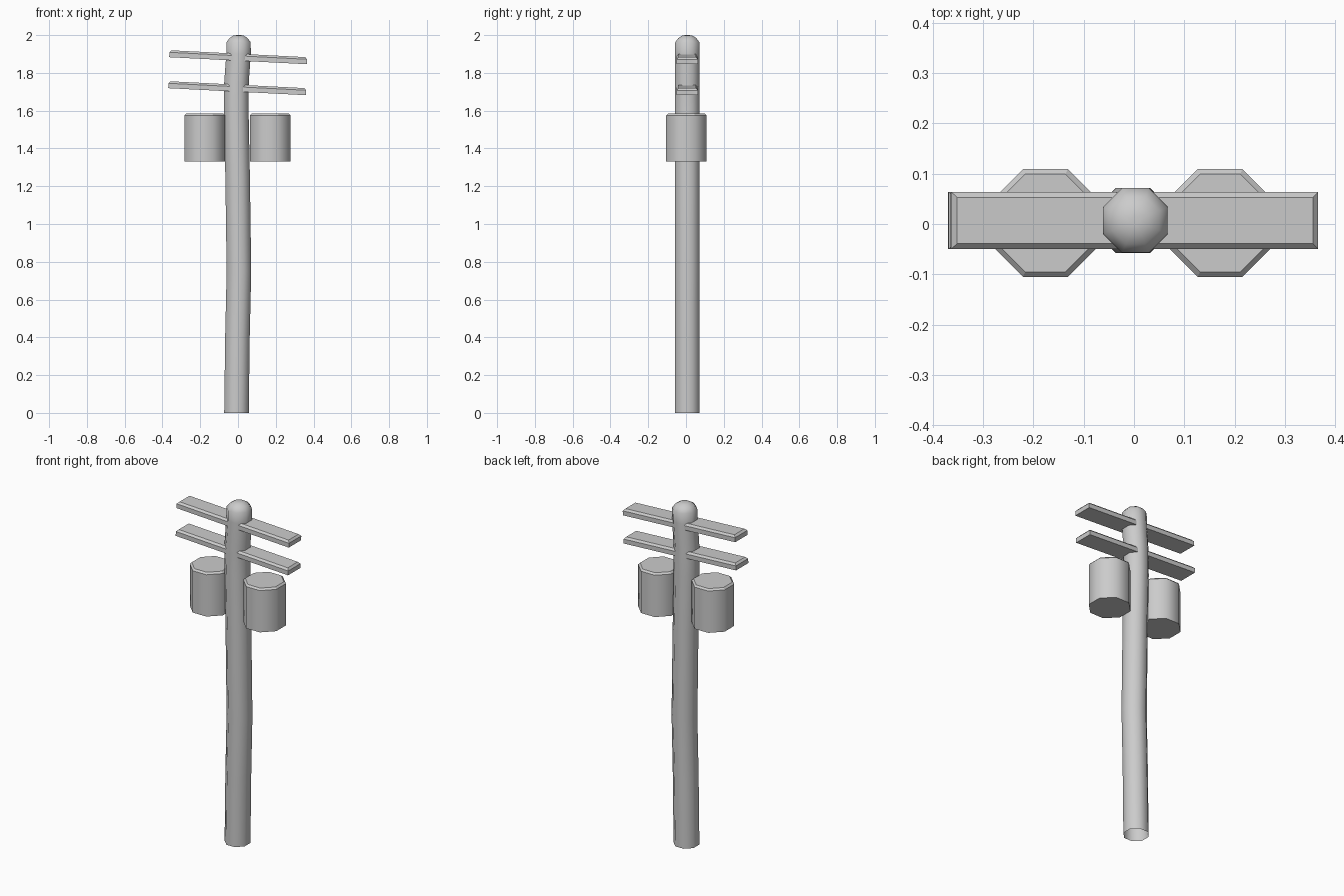
import bpy, bmesh, math

if "Cube" in bpy.data.objects:
    bpy.data.objects.remove(bpy.data.objects["Cube"])

SIDES = 8
STEP = 2 * math.pi / SIDES


def lathe(name, rings, cap_bottom, flat_from):
    """Eight-sided tube through rings of (x, y, z, apothem); bands from flat_from up stay flat."""
    bm = bmesh.new()
    loops = []
    for x, y, z, apothem in rings:
        r = apothem / math.cos(STEP / 2)
        loops.append([bm.verts.new((x + r * math.cos(STEP * (i + 0.5)),
                                    y + r * math.sin(STEP * (i + 0.5)), z))
                      for i in range(SIDES)])
    for band, (low, high) in enumerate(zip(loops, loops[1:])):
        for i in range(SIDES):
            j = (i + 1) % SIDES
            face = bm.faces.new((low[i], low[j], high[j], high[i]))
            face.smooth = band < flat_from
    top = bm.faces.new(loops[-1])
    top.smooth = flat_from >= len(rings)
    if cap_bottom:
        bm.faces.new(loops[0][::-1])
    return finish(name, bm)


def finish(name, bm):
    mesh = bpy.data.meshes.new(name)
    bm.to_mesh(mesh)
    bm.free()
    obj = bpy.data.objects.new(name, mesh)
    bpy.context.collection.objects.link(obj)
    return obj


def crossarm(name, x, z):
    """Tilted plank with its upper edges chamfered."""
    bm = bmesh.new()
    bmesh.ops.create_cube(bm, size=1)
    bmesh.ops.scale(bm, vec=(0.73, 0.114, 0.037), verts=bm.verts)
    upper = [e for e in bm.edges if all(v.co.z > 0 for v in e.verts)]
    bmesh.ops.bevel(bm, geom=upper, offset=0.011, segments=1, affect='EDGES')
    arm = finish(name, bm)
    arm.location = (x, 0.007, z)
    arm.rotation_euler.y = math.radians(2.9)


# Slightly crooked pole, open underneath, with a rounded top
pole_path = [(-0.008, 0), (-0.003, 0.4), (0.005, 0.75), (-0.002, 1.25),
             (-0.009, 1.6), (-0.008, 1.75), (0.003, 1.9)]
rings = [(x, 0.007, z, 0.065) for x, z in pole_path]
rings += [(0.003, 0.007, z, a) for z, a in [(1.962, 0.064), (1.985, 0.047), (1.998, 0.026), (2.0, 0.008)]]
lathe("pole", rings, False, len(rings))

# Two crossarms running through the pole
crossarm("upper_crossarm", 0.001, 1.883)
crossarm("lower_crossarm", -0.004, 1.719)

# Transformer cans either side of the pole
for side, x in (("left", -0.176), ("right", 0.171)):
    lathe(side + "_transformer",
          [(x, 0.002, 1.33, 0.107), (x, 0.002, 1.575, 0.107), (x, 0.002, 1.585, 0.097)],
          True, 1)
